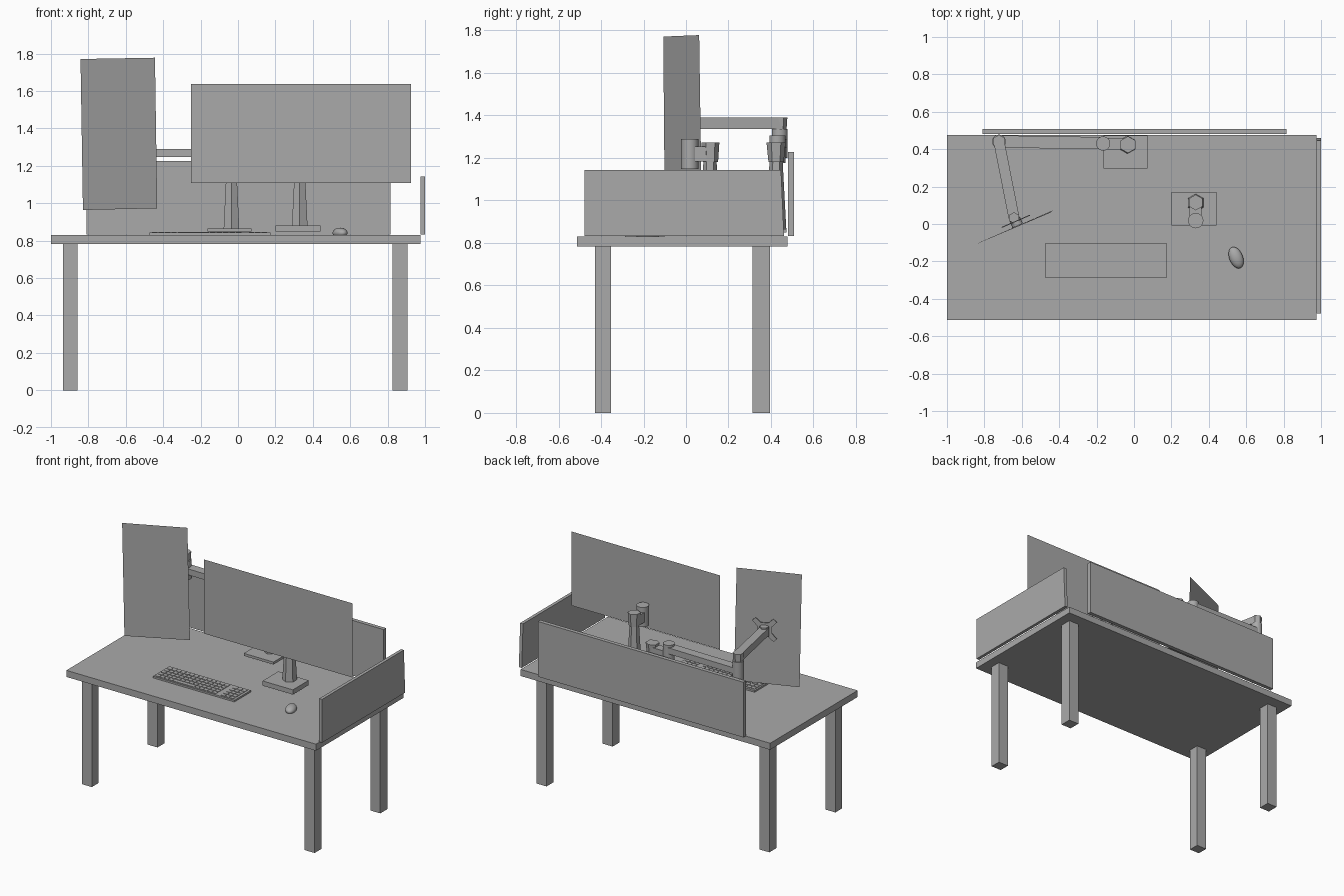
import bpy, bmesh, math
from mathutils import Vector, Matrix

if "Cube" in bpy.data.objects:
    bpy.data.objects.remove(bpy.data.objects["Cube"])

grey = bpy.data.materials.new("plain_grey")
grey.diffuse_color = (0.4, 0.4, 0.4, 1)
grey.use_nodes = True
grey.node_tree.nodes["Principled BSDF"].inputs["Base Color"].default_value = grey.diffuse_color


def finish(name, bm, smooth=False):
    me = bpy.data.meshes.new(name)
    bmesh.ops.recalc_face_normals(bm, faces=bm.faces)
    bm.to_mesh(me)
    bm.free()
    me.materials.append(grey)
    ob = bpy.data.objects.new(name, me)
    bpy.context.collection.objects.link(ob)
    if smooth:
        bpy.context.view_layer.objects.active = ob
        ob.select_set(True)
        bpy.ops.object.shade_smooth_by_angle(angle=math.radians(35))
        ob.select_set(False)
    return ob


def add_box(bm, x, y, z):
    m = Matrix.Translation((sum(x) / 2, sum(y) / 2, sum(z) / 2)) @ \
        Matrix.Diagonal((x[1] - x[0], y[1] - y[0], z[1] - z[0], 1))
    return bmesh.ops.create_cube(bm, size=1, matrix=m)["verts"]


def box(name, x, y, z):
    bm = bmesh.new()
    add_box(bm, x, y, z)
    return finish(name, bm)


def post(name, x, y, z, r1, r2, sides=24):
    bm = bmesh.new()
    bmesh.ops.create_cone(bm, cap_ends=True, segments=sides, radius1=r1, radius2=r2,
                          depth=z[1] - z[0], matrix=Matrix.Translation((x, y, (z[0] + z[1]) / 2)))
    return finish(name, bm, sides > 8)


def bar(name, a, b, w, z):
    # horizontal beam between two plan points
    a, b = Vector(a), Vector(b)
    d = b - a
    m = Matrix.Translation((*((a + b) / 2), (z[0] + z[1]) / 2)) @ \
        Matrix.Rotation(math.atan2(d.y, d.x), 4, 'Z') @ Matrix.Diagonal((d.length, w, z[1] - z[0], 1))
    bm = bmesh.new()
    bmesh.ops.create_cube(bm, size=1, matrix=m)
    return finish(name, bm)


def sheet(name, pts):
    bm = bmesh.new()
    bm.faces.new([bm.verts.new(p) for p in pts])
    return finish(name, bm)


# desk
box("desk_top", (-1, 0.975), (-0.512, 0.477), (0.782, 0.829))
for xn, x in (("left", (-0.936, -0.857)), ("right", (0.827, 0.906))):
    for yn, y in (("front", (-0.428, -0.352)), ("back", (0.314, 0.395))):
        box(f"{yn}_{xn}_leg", x, y, (0, 0.782))

# privacy panels
box("back_panel", (-0.81, 0.815), (0.481, 0.509), (0.832, 1.227))
bm = bmesh.new()
for v in add_box(bm, (0.977, 1.0), (-0.478, 0.461), (0.833, 1.143)):
    if v.co.y > 0 and v.co.z > 1:
        v.co.y -= 0.014
finish("side_panel", bm)

# screens
sheet("main_screen", [(-0.25, -0.026, 1.107), (0.925, -0.026, 1.107),
                      (0.925, -0.026, 1.637), (-0.25, -0.026, 1.637)])
sheet("upright_screen", [(-0.829, -0.1, 0.964), (-0.432, 0.074, 0.973),
                         (-0.444, 0.062, 1.778), (-0.842, -0.107, 1.771)])

# main stand
box("main_stand_base", (0.2, 0.44), (-0.008, 0.17), (0.848, 0.882))
post("main_stand_pole", 0.33, 0.113, (0.882, 1.2), 0.048, 0.03, 6)
post("main_stand_head", 0.33, 0.115, (1.18, 1.272), 0.036, 0.042, 6)
box("main_stand_arm", (0.298, 0.362), (0.02, 0.13), (1.182, 1.253))
post("main_stand_mount", 0.33, 0.018, (1.147, 1.288), 0.041, 0.041)

# arm stand with two hinged beams
box("arm_stand_base", (-0.162, 0.073), (0.297, 0.473), (0.848, 0.866))
post("arm_stand_pole", -0.035, 0.424, (0.866, 1.2), 0.048, 0.03, 6)
post("arm_stand_head", -0.032, 0.424, (1.18, 1.272), 0.036, 0.045, 6)
bar("short_arm", (-0.03, 0.427), (-0.165, 0.43), 0.06, (1.182, 1.253))
post("middle_joint", -0.165, 0.43, (1.175, 1.305), 0.038, 0.038)
bar("long_arm", (-0.165, 0.432), (-0.72, 0.441), 0.065, (1.246, 1.289))
post("elbow_joint", -0.722, 0.441, (1.2, 1.335), 0.037, 0.037)
post("elbow_head", -0.722, 0.441, (1.3, 1.39), 0.03, 0.036, 6)
bar("upper_arm", (-0.722, 0.441), (-0.642, 0.035), 0.058, (1.337, 1.39))
post("screen_joint", -0.642, 0.033, (1.33, 1.4), 0.03, 0.03, 6)

# cross shaped mounting plate behind the upright screen
u, n, up = Vector((0.917, 0.398, 0)), Vector((-0.398, 0.917, 0)), Vector((0, 0, 1))
centre = Vector((-0.631, 0.012, 1.367))
bm = bmesh.new()
ring = []
for k in range(4):
    for a, b in ((0.05, -0.025), (0.05, 0.025), (0.082, 0.06), (0.06, 0.082)):
        for _ in range(k):
            a, b = -b, a
        ring.append(bm.verts.new(centre + u * a + up * b))
face = bm.faces.new(ring)
out = bmesh.ops.extrude_face_region(bm, geom=[face])["geom"]
bmesh.ops.translate(bm, vec=n * 0.005, verts=[g for g in out if isinstance(g, bmesh.types.BMVert)])
finish("mounting_plate", bm)
bm = bmesh.new()
rot = Matrix((u, up, n)).transposed().to_4x4()
bmesh.ops.create_cone(bm, cap_ends=True, segments=16, radius1=0.03, radius2=0.03, depth=0.04,
                      matrix=Matrix.Translation(centre - n * 0.003) @ rot)
finish("mounting_hub", bm, True)

# keyboard with low keys
box("keyboard_body", (-0.472, 0.173), (-0.288, -0.102), (0.831, 0.843))
bm = bmesh.new()
for row in range(5):
    y = -0.277 + row * 0.033
    for col in range(18):
        x = -0.46 + col * 0.0345
        if row == 0 and 4 <= col <= 8:
            continue
        if col == 14:
            continue
        add_box(bm, (x, x + 0.029), (y, y + 0.028), (0.842, 0.846))
y = -0.277
add_box(bm, (-0.322, -0.155), (y, y + 0.028), (0.842, 0.846))
finish("keyboard_keys", bm)

# mouse: flattened half dome
bm = bmesh.new()
bmesh.ops.create_uvsphere(bm, u_segments=32, v_segments=20, radius=1)
bmesh.ops.bisect_plane(bm, geom=bm.verts[:] + bm.edges[:] + bm.faces[:], plane_co=(0, 0, -0.35),
                       plane_no=(0, 0, -1), clear_outer=True)
bmesh.ops.holes_fill(bm, edges=[e for e in bm.edges if e.is_boundary], sides=0)
bm.transform(Matrix.Translation((0.546, -0.18, 0.841)) @ Matrix.Rotation(math.radians(22), 4, 'Z')
             @ Matrix.Diagonal((0.036, 0.06, 0.028, 1)))
finish("mouse", bm, True)
